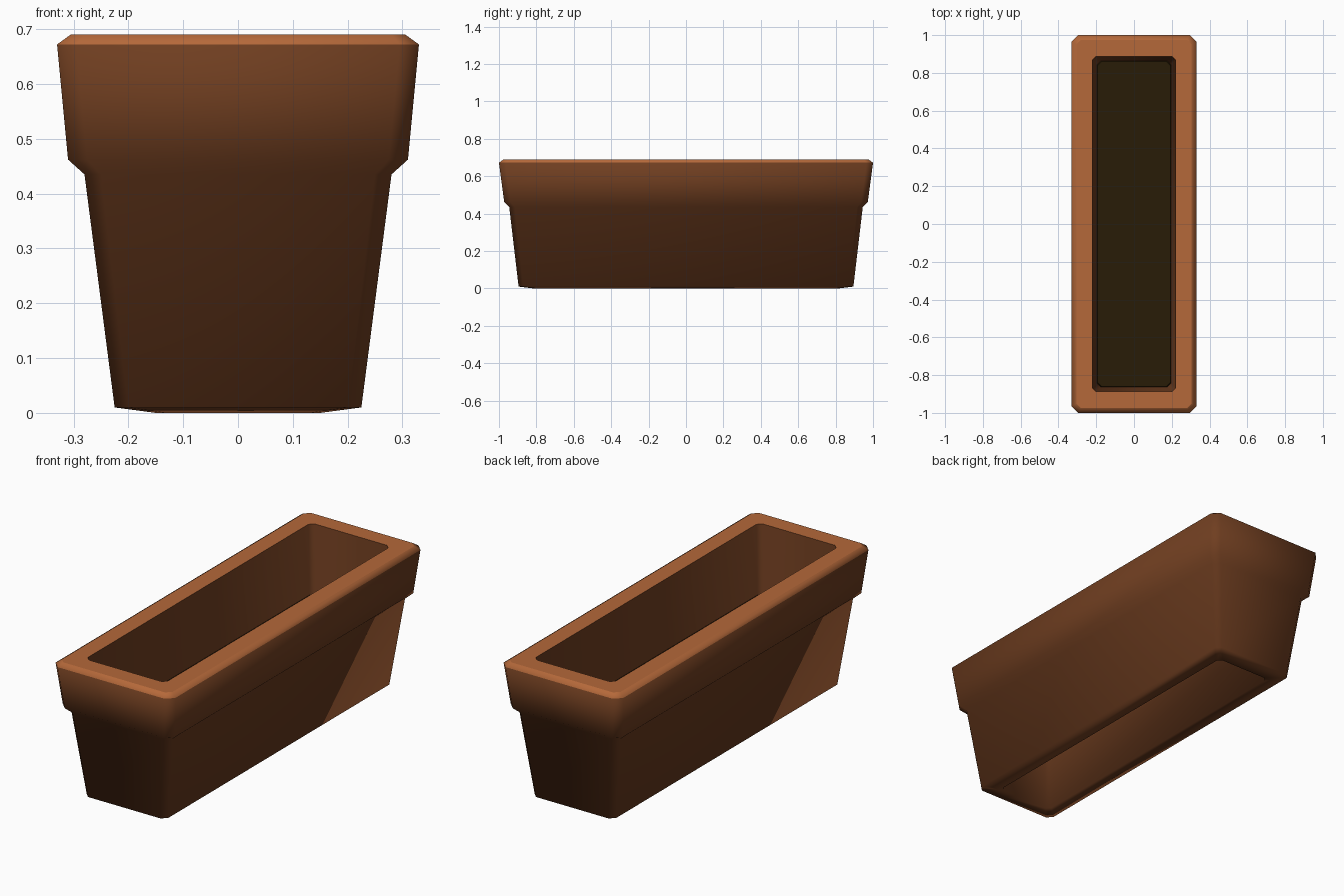
import bpy, bmesh

if "Cube" in bpy.data.objects:
    bpy.data.objects.remove(bpy.data.objects["Cube"])


def material(name, rgb):
    m = bpy.data.materials.new(name)
    m.diffuse_color = (*rgb, 1.0)
    m.use_nodes = True
    m.node_tree.nodes["Principled BSDF"].inputs["Base Color"].default_value = m.diffuse_color
    return m


def loft(name, rings, mats, cap_start, cap_end):
    """Join rings (half x, half y, z, corner cut) of cut-corner rectangles."""
    bm = bmesh.new()
    loops = []
    for hx, hy, z, c in rings:
        pts = [(hx, -hy + c), (hx, hy - c), (hx - c, hy), (-hx + c, hy),
               (-hx, hy - c), (-hx, -hy + c), (-hx + c, -hy), (hx - c, -hy)]
        loops.append([bm.verts.new((x, y, z)) for x, y in pts])
    for a, b in zip(loops, loops[1:]):
        for i in range(8):
            j = (i + 1) % 8
            bm.faces.new((a[i], a[j], b[j], b[i]))
    if cap_start:
        bm.faces.new(loops[0][::-1])
    if cap_end:
        bm.faces.new(loops[-1])
    bm.normal_update()
    for f in bm.faces:
        # level tops stay flat, everything else is rounded
        f.smooth = f.normal.z < 0.95
        # upward-facing rim takes the second colour
        if len(mats) > 1 and f.normal.z > 0.4:
            f.material_index = 1
    me = bpy.data.meshes.new(name)
    bm.to_mesh(me)
    bm.free()
    for m in mats:
        me.materials.append(m)
    ob = bpy.data.objects.new(name, me)
    bpy.context.collection.objects.link(ob)
    return ob


wall_brown = material("wall brown", (0.160, 0.048, 0.0145))
rim_terracotta = material("rim terracotta", (0.46, 0.14, 0.042))
soil_brown = material("soil brown", (0.022, 0.012, 0.002))

# Tapered pot: hollow underside, outer wall, stepped collar, rim, inner wall
loft("planter_pot", [
    (0.140, 0.805, 0.250, 0.02),
    (0.150, 0.815, 0.000, 0.02),
    (0.225, 0.895, 0.010, 0.025),
    (0.280, 0.945, 0.435, 0.03),
    (0.310, 0.972, 0.462, 0.035),
    (0.330, 1.000, 0.672, 0.035),
    (0.305, 0.975, 0.690, 0.025),
    (0.220, 0.888, 0.690, 0.02),
    (0.196, 0.864, 0.345, 0.02),
], [wall_brown, rim_terracotta], True, False)

# Soil filling the trough
loft("soil", [
    (0.197, 0.865, 0.345, 0.02),
    (0.192, 0.860, 0.357, 0.02),
], [soil_brown], False, True)
